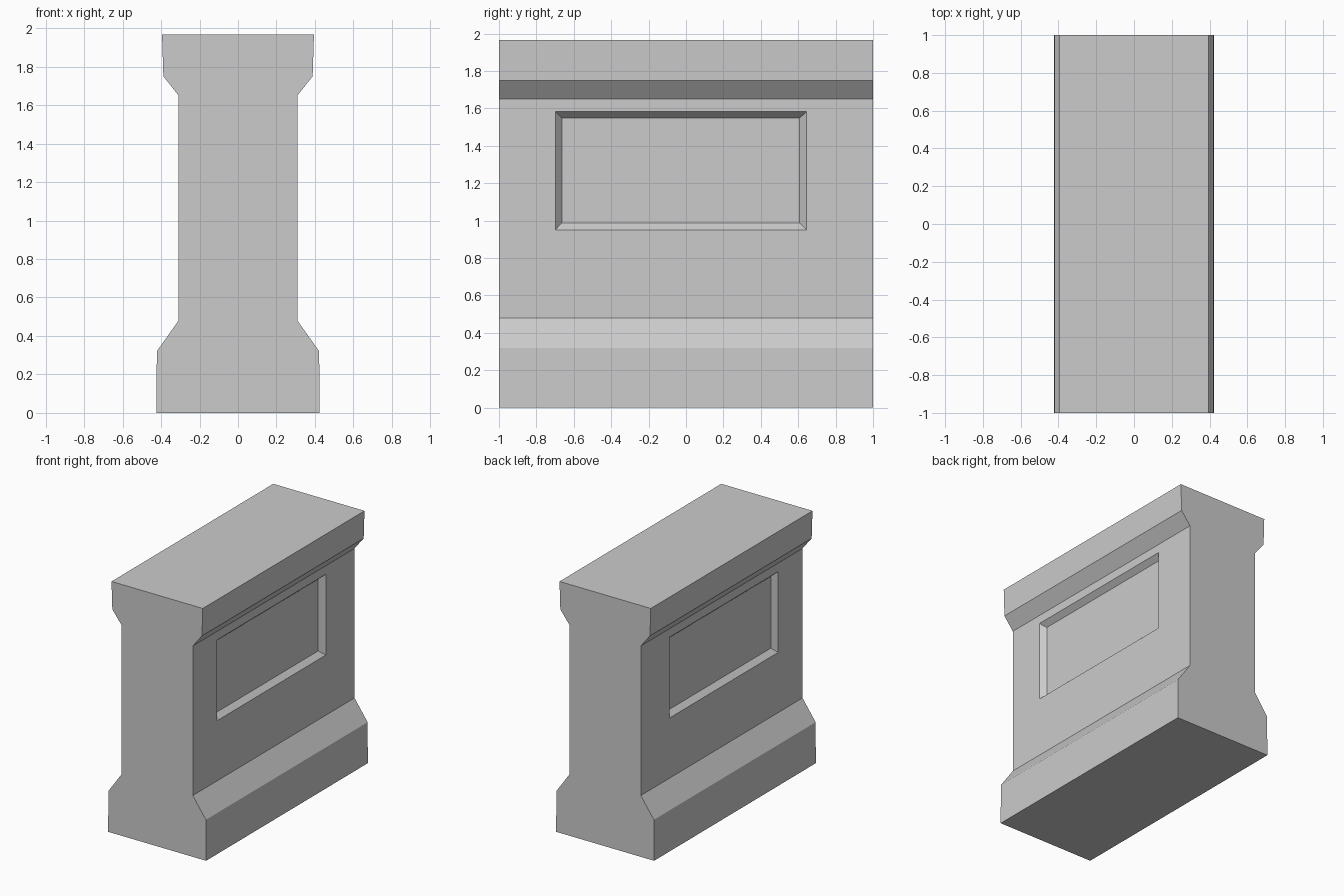
import bpy
import bmesh

if "Cube" in bpy.data.objects:
    bpy.data.objects.remove(bpy.data.objects["Cube"])

# Half-width and height of the barrier cross-section, bottom to top
PROFILE = [(0.424, 0.0), (0.422, 0.32), (0.309, 0.48),
           (0.309, 1.65), (0.388, 1.75), (0.395, 1.967)]
NECK = 2          # profile strip that carries the recessed panel
DEPTH = 0.04      # depth of the recess

stone = bpy.data.materials.new("stone_grey")
stone.diffuse_color = (0.6, 0.6, 0.6, 1.0)
stone.use_nodes = True
stone.node_tree.nodes["Principled BSDF"].inputs["Base Color"].default_value = stone.diffuse_color

bm = bmesh.new()


def rect(x, y0, y1, z0, z1):
    """Four corner vertices of a rectangle facing along x."""
    return [bm.verts.new((x, y, z))
            for y, z in ((y0, z0), (y1, z0), (y1, z1), (y0, z1))]


def bridge(a, b):
    """Join two four-corner loops with mitred quads."""
    for i in range(4):
        j = (i + 1) % 4
        bm.faces.new((a[i], a[j], b[j], b[i]))


# End outlines, running up the right side and down the left
outline = PROFILE + [(-x, z) for x, z in reversed(PROFILE)]
front = [bm.verts.new((x, -1, z)) for x, z in outline]
back = [bm.verts.new((x, 1, z)) for x, z in outline]
bm.faces.new(front)
bm.faces.new(back)

# Long faces; the neck faces get a bevelled recessed panel on both sides
count = len(outline)
for i in range(count):
    j = (i + 1) % count
    if i == NECK:
        wall, side = [front[i], back[i], back[j], front[j]], 1
    elif i == count - 2 - NECK:
        wall, side = [front[j], back[j], back[i], front[i]], -1
    else:
        bm.faces.new((front[i], back[i], back[j], front[j]))
        continue
    x = PROFILE[NECK][0]
    rim = rect(side * x, -0.699, 0.645, 0.951, 1.583)
    floor = rect(side * (x - DEPTH), -0.664, 0.608, 0.987, 1.548)
    bridge(wall, rim)
    bridge(rim, floor)
    bm.faces.new(floor)

bmesh.ops.recalc_face_normals(bm, faces=bm.faces[:])
mesh = bpy.data.meshes.new("barrier_wall")
bm.to_mesh(mesh)
bm.free()
mesh.materials.append(stone)
wall_object = bpy.data.objects.new("barrier_wall", mesh)
bpy.context.collection.objects.link(wall_object)
